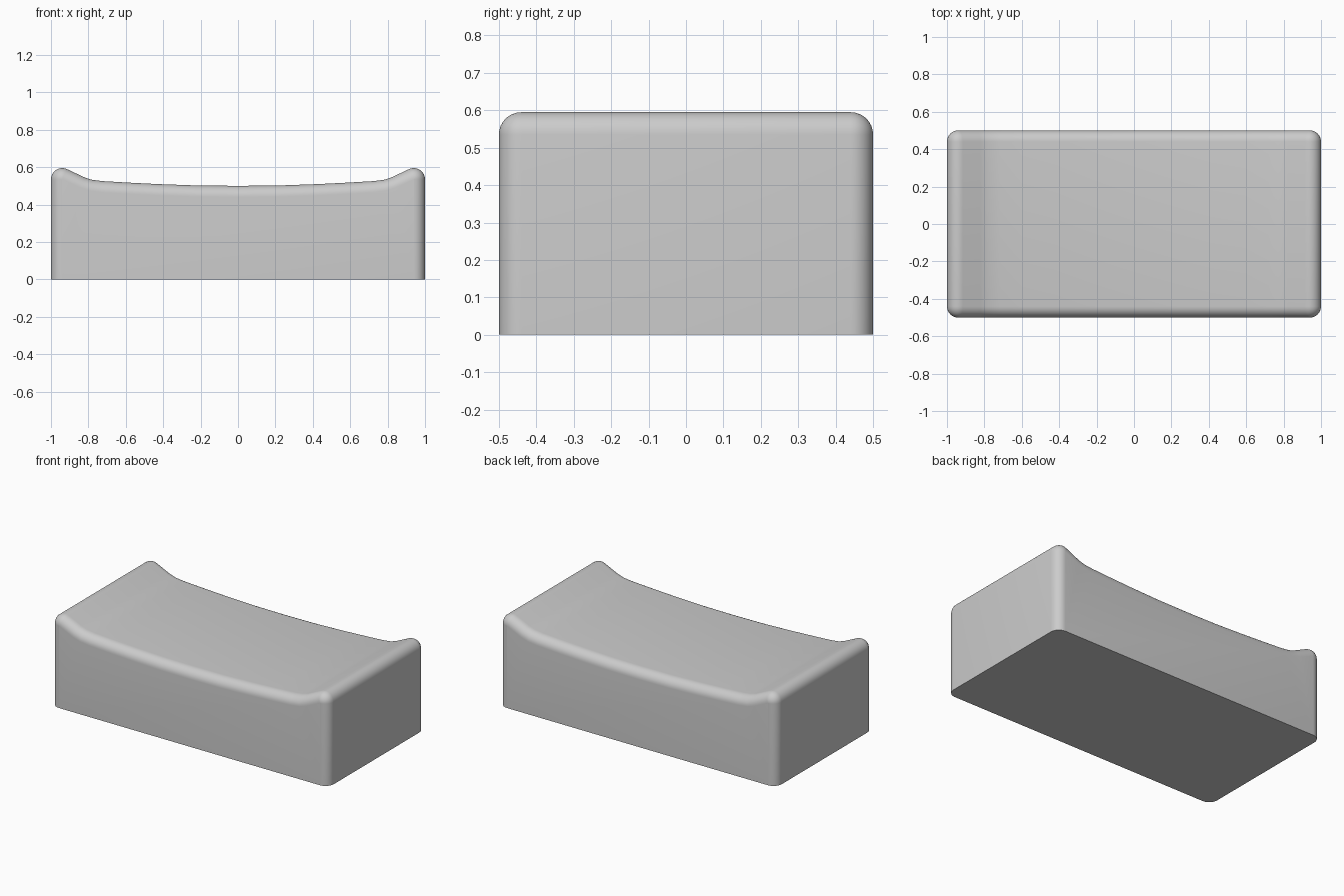
import bpy, bmesh, math
from mathutils import Vector

if "Cube" in bpy.data.objects:
    bpy.data.objects.remove(bpy.data.objects["Cube"], do_unlink=True)

R = 0.06          # edge rounding
HALF_DEPTH = 0.5
STEPS = 8
TILT = math.radians(115)

grey = bpy.data.materials.new("plain grey")
grey.use_nodes = True
grey.diffuse_color = (0.6, 0.6, 0.6, 1)
grey.node_tree.nodes["Principled BSDF"].inputs["Base Color"].default_value = (0.6, 0.6, 0.6, 1)


def right_half():
    """Outline points with outward normals, from the bottom up to the middle."""
    out = [(Vector((1, 0)), Vector((1, 0)))]
    centre = Vector((1 - R, 0.535))
    for i in range(STEPS + 1):
        a = TILT * i / STEPS
        n = Vector((math.cos(a), math.sin(a)))
        out.append((centre + n * R, n))
    # dished seat
    seat = [Vector(p) for p in ((0.82, 0.545), (0.78, 0.532), (0.72, 0.525), (0.6, 0.518),
                                (0.42, 0.509), (0.22, 0.502), (0, 0.5))]
    for i, p in enumerate(seat):
        before = seat[i - 1] if i else out[-1][0]
        after = seat[i + 1] if i + 1 < len(seat) else Vector((-before.x, before.y))
        t = (after - before).normalized()
        out.append((p, Vector((t.y, -t.x))))
    return out


# full outline, mirrored across the middle
half = right_half()
outline = half + [(Vector((-p.x, p.y)), Vector((-n.x, n.y))) for p, n in reversed(half[:-1])]

# sections from front to back, shrinking at both ends to round the rim
sections = []
for i in range(STEPS + 1):
    a = math.pi / 2 * i / STEPS
    sections.append((-HALF_DEPTH + R * (1 - math.sin(a)), 0.99 * R * (1 - math.cos(a))))
sections = sections[::-1]
sections.sort()
sections += [(-y, d) for y, d in reversed(sections)]

bm = bmesh.new()
rings = []
for y, inset in sections:
    inset_pts = [p - n * inset for p, n in outline]
    rings.append([bm.verts.new((p.x, y, p.y)) for p in inset_pts])
for a, b in zip(rings, rings[1:]):
    for i in range(len(outline) - 1):
        bm.faces.new((a[i], a[i + 1], b[i + 1], b[i]))
bm.faces.new(rings[0])
bm.faces.new(rings[-1])
# flat underside
bm.faces.new([r[0] for r in rings] + [r[-1] for r in reversed(rings)])
bmesh.ops.recalc_face_normals(bm, faces=bm.faces)

mesh = bpy.data.meshes.new("dished_block")
bm.to_mesh(mesh)
bm.free()
block = bpy.data.objects.new("dished_block", mesh)
bpy.context.collection.objects.link(block)
mesh.materials.append(grey)

bpy.ops.object.select_all(action='DESELECT')
block.select_set(True)
bpy.context.view_layer.objects.active = block
bpy.ops.object.shade_smooth_by_angle(angle=math.radians(35))
